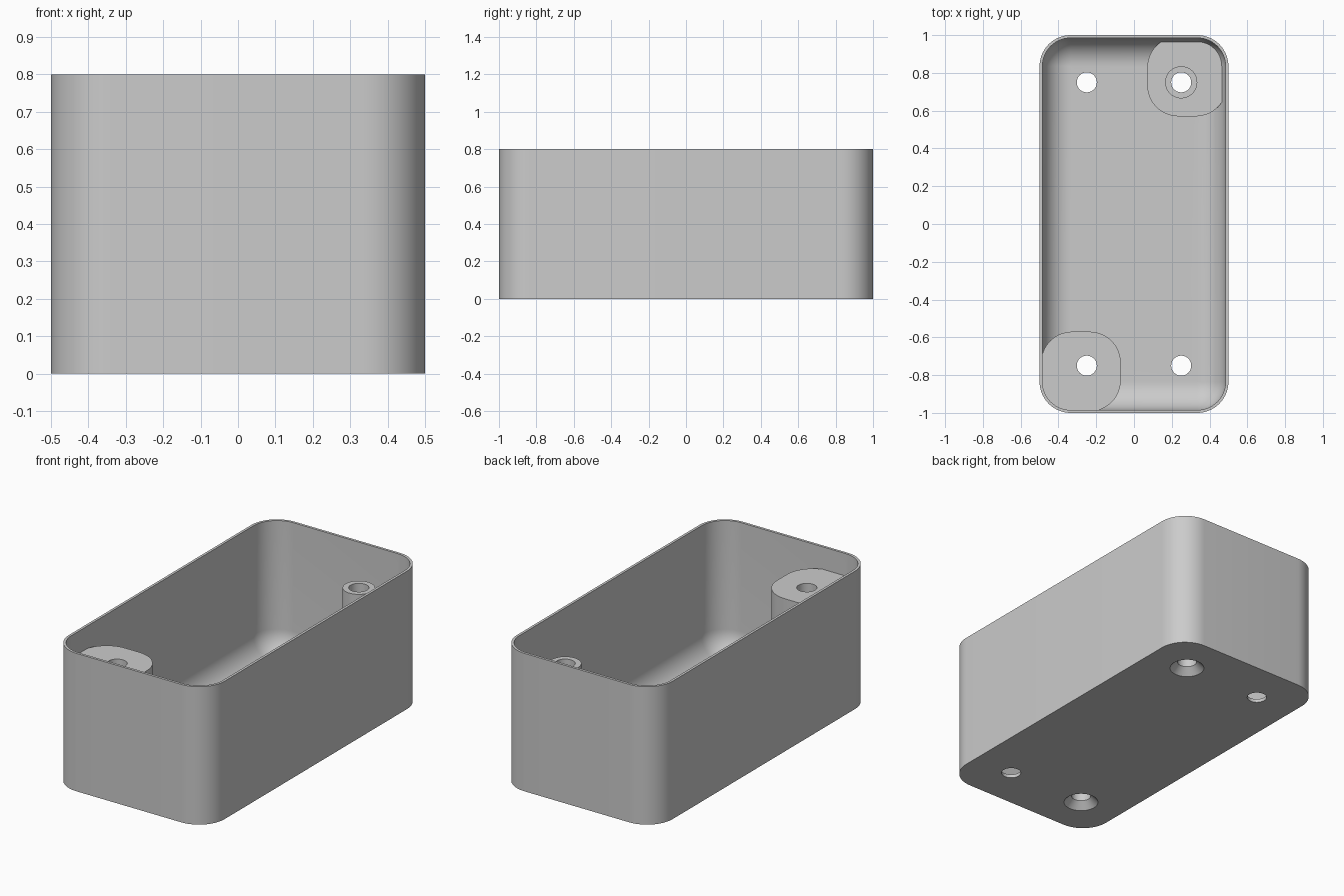
import bpy, bmesh
from math import sin, cos, pi

if "Cube" in bpy.data.objects:
    bpy.data.objects.remove(bpy.data.objects["Cube"])

WIDTH, LENGTH, HEIGHT = 0.5, 1.0, 0.8      # half width, half length, height
CORNER, WALL, FLOOR = 0.165, 0.015, 0.02
HOLE, SINK = 0.053, 0.093
STANDOFF_TOP, PAD_TOP = 0.67, 0.095
SEGS = 14

grey = bpy.data.materials.new("plain_grey")
grey.use_nodes = True
colour = (0.6, 0.6, 0.6, 1)
grey.diffuse_color = colour
grey.node_tree.nodes["Principled BSDF"].inputs["Base Color"].default_value = colour


def rounded(hx, hy, r, z, cx=0, cy=0):
    """Outline of a rounded rectangle; a circle when hx = hy = r."""
    pts = []
    for quarter, (sx, sy) in enumerate(((1, 1), (-1, 1), (-1, -1), (1, -1))):
        for i in range(SEGS + 1):
            a = (quarter + i / SEGS) * pi / 2
            pts.append((cx + sx * (hx - r) + r * cos(a),
                        cy + sy * (hy - r) + r * sin(a), z))
    return pts


def loft(name, outlines):
    """Closed solid skinned through a stack of outlines."""
    bm = bmesh.new()
    rings = [[bm.verts.new(p) for p in o] for o in outlines]
    for a, b in zip(rings, rings[1:]):
        for i in range(len(a)):
            j = (i + 1) % len(a)
            bm.faces.new((a[i], a[j], b[j], b[i]))
    bm.faces.new(rings[0][::-1])
    bm.faces.new(rings[-1])
    bmesh.ops.remove_doubles(bm, verts=bm.verts, dist=1e-5)
    bmesh.ops.recalc_face_normals(bm, faces=bm.faces)
    mesh = bpy.data.meshes.new(name)
    bm.to_mesh(mesh)
    bm.free()
    mesh.materials.append(grey)
    obj = bpy.data.objects.new(name, mesh)
    bpy.context.collection.objects.link(obj)
    return obj


def disc(r, z, x, y):
    return rounded(r, r, r, z, x, y)


def shell(inset, z):
    return rounded(WIDTH - inset, LENGTH - inset, CORNER - inset, z)


# Open box: outer wall, rim, inner wall and a coved floor
cove = CORNER - WALL
outlines = [shell(0, 0), shell(0, HEIGHT), shell(WALL, HEIGHT)]
for i in range(SEGS + 1):
    a = i / SEGS * pi / 2
    inset = WALL + cove * (1 - cos(a)) * 0.999
    outlines.append(shell(inset, FLOOR + cove * (1 - sin(a))))
box = loft("open_box", outlines)


# Corner mounts, embedded in the wall and floor
def corner_mount(name, side, top):
    inner, embed = 0.07, 0.008
    half = (WIDTH - embed - inner) / 2
    cx = side * (inner + half)
    cy = side * (LENGTH - embed - half)
    return loft(name, [rounded(half, half, CORNER, z, cx, cy)
                       for z in (FLOOR / 2, top)])


front_standoff = corner_mount("front_corner_standoff", -1, STANDOFF_TOP)
back_pad = corner_mount("back_corner_pad", 1, PAD_TOP)
back_tube = loft("back_standoff_tube",
                 [disc(0.085, z, 0.25, 0.75) for z in (PAD_TOP - 0.03, STANDOFF_TOP)])

# Screw holes, countersunk from below under the two mounts
cutters = []
for x in (-0.25, 0.25):
    for y in (-0.75, 0.75):
        sunk = x * y > 0
        foot = [(SINK + 0.01, -0.01), (HOLE, SINK - HOLE)] if sunk else [(HOLE, -0.01)]
        cutter = loft("hole_cutter", [disc(r, z, x, y) for r, z in foot + [(HOLE, 0.9)]])
        cutter.hide_render = True
        cutters.append((cutter, x))


def drill(obj, sides):
    bpy.context.view_layer.objects.active = obj
    for cutter, x in cutters:
        if x * sides >= 0:
            mod = obj.modifiers.new("hole", 'BOOLEAN')
            mod.operation, mod.solver, mod.object = 'DIFFERENCE', 'EXACT', cutter
            bpy.ops.object.modifier_apply(modifier=mod.name)


parts = [(box, 0), (front_standoff, -1), (back_pad, 1), (back_tube, 1)]
for obj, sides in parts:
    drill(obj, sides)
for cutter, x in cutters:
    bpy.data.objects.remove(cutter)

# Smooth walls and coves, keeping rims and hole edges crisp
bpy.ops.object.select_all(action='DESELECT')
for obj, sides in parts:
    obj.select_set(True)
bpy.context.view_layer.objects.active = box
bpy.ops.object.shade_smooth_by_angle(angle=0.6)
